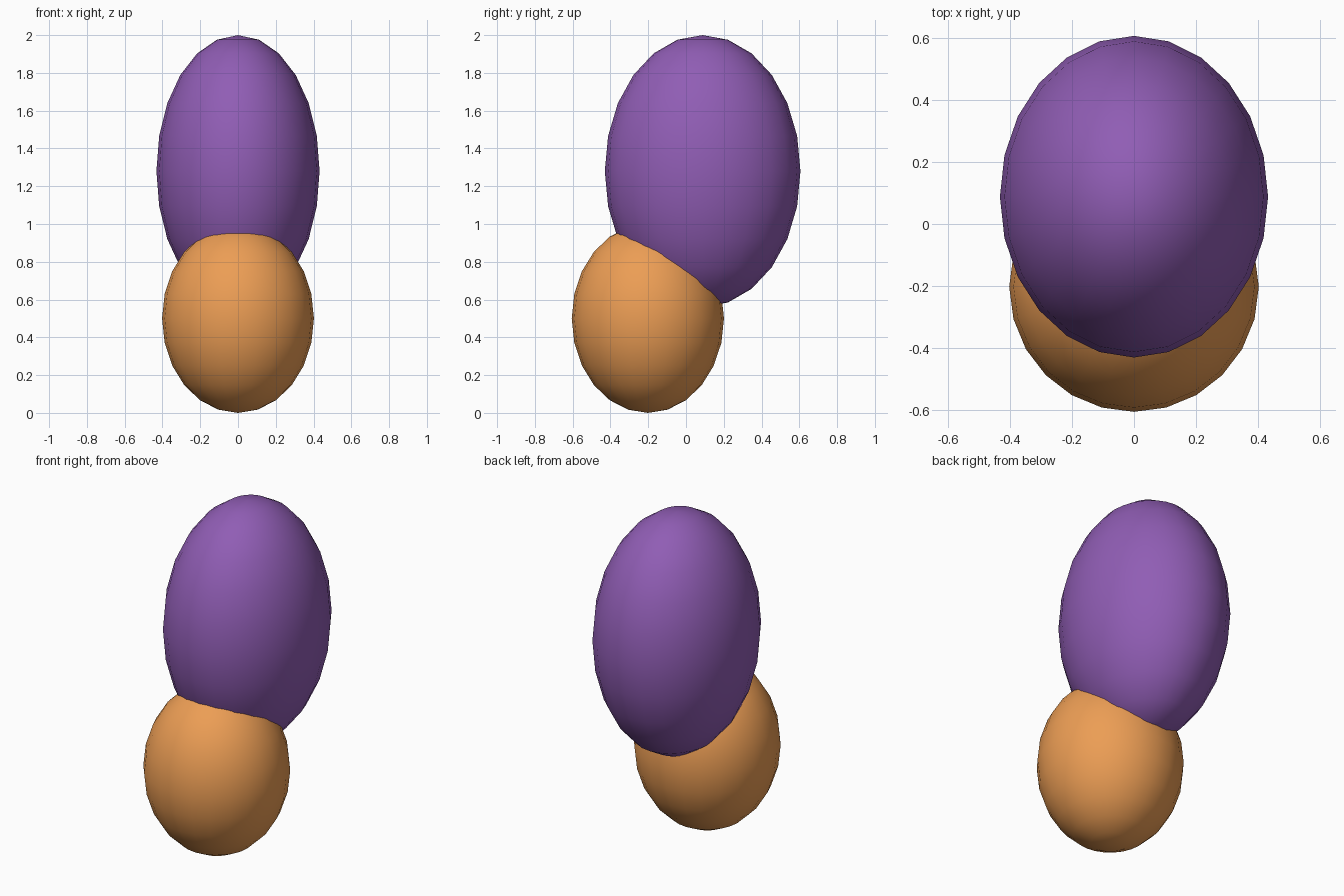
import bpy

if "Cube" in bpy.data.objects:
    bpy.data.objects.remove(bpy.data.objects["Cube"])


def ellipsoid(name, centre, radii, colour):
    bpy.ops.mesh.primitive_uv_sphere_add(segments=24, ring_count=12, radius=1)
    ob = bpy.context.object
    ob.name = name
    ob.location, ob.scale = centre, radii
    bpy.ops.object.transform_apply(location=True, rotation=False, scale=True)
    bpy.ops.object.shade_smooth()
    mat = bpy.data.materials.new(name + "_colour")
    mat.diffuse_color = (*colour, 1)
    mat.use_nodes = True
    mat.node_tree.nodes["Principled BSDF"].inputs["Base Color"].default_value = mat.diffuse_color
    ob.data.materials.append(mat)
    return ob


# Small lower body, set forward
ellipsoid("lower_body", (0, -0.202, 0.5), (0.402, 0.403, 0.5), (0.84, 0.34, 0.09))
# Large upper body, overlapping it from behind
ellipsoid("upper_body", (0, 0.088, 1.28), (0.432, 0.518, 0.72), (0.28, 0.11, 0.46))
